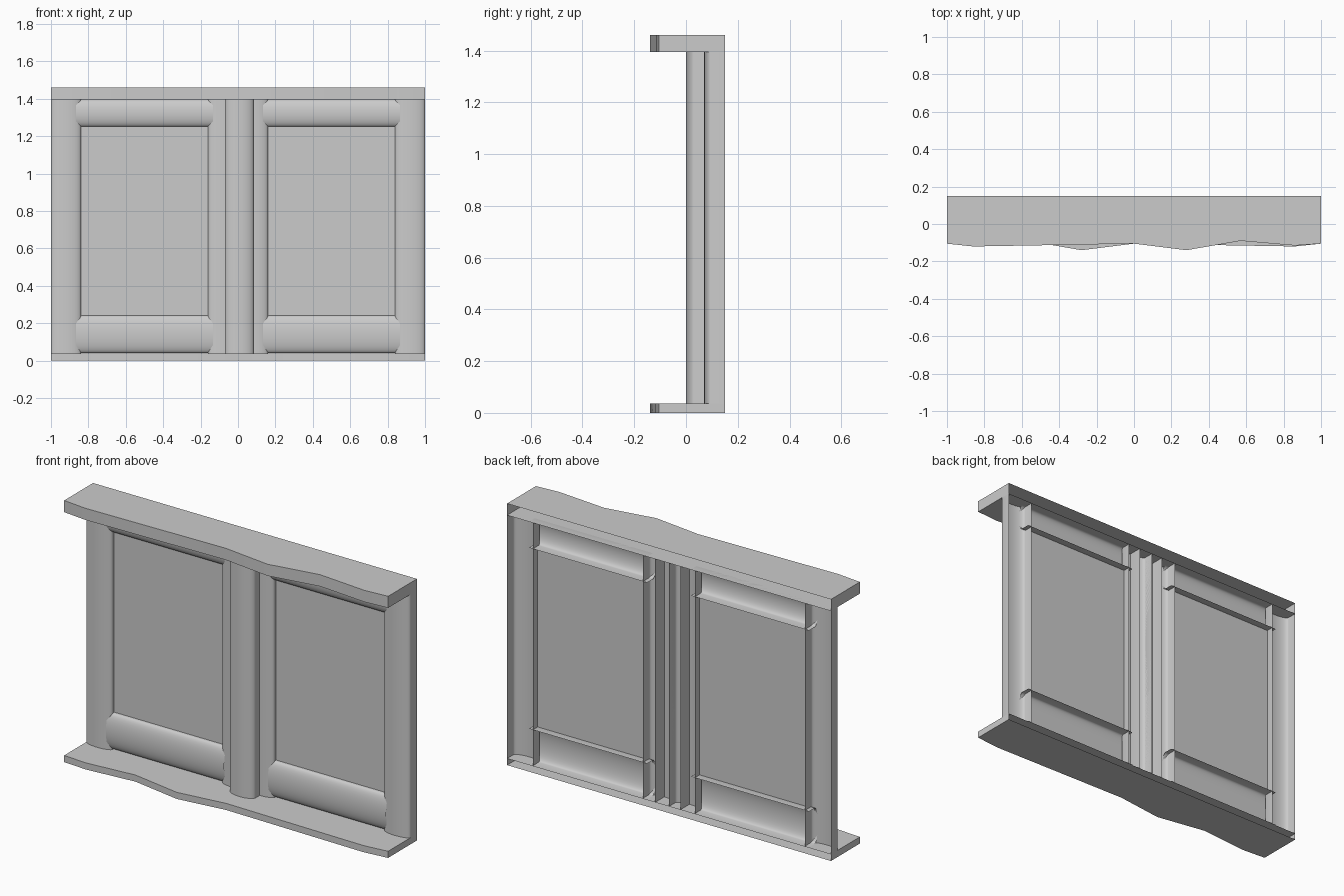
import bpy, bmesh, math

BACK = 0.15                # rear plane of the frame
FLOOR, CEIL = 0.037, 1.395  # space between the two boards

if "Cube" in bpy.data.objects:
    bpy.data.objects.remove(bpy.data.objects["Cube"], do_unlink=True)

grey = bpy.data.materials.new("plain_grey")
grey.use_nodes = True
COLOUR = (0.6, 0.6, 0.6, 1)
grey.diffuse_color = COLOUR
grey.node_tree.nodes["Principled BSDF"].inputs["Base Color"].default_value = COLOUR


def finish(name, bm, flip=False):
    """Turn a bmesh into a named object."""
    if flip:
        bmesh.ops.reverse_faces(bm, faces=bm.faces[:])
    mesh = bpy.data.meshes.new(name)
    bm.to_mesh(mesh)
    bm.free()
    mesh.materials.append(grey)
    obj = bpy.data.objects.new(name, mesh)
    bpy.context.collection.objects.link(obj)
    bpy.ops.object.select_all(action="DESELECT")
    obj.select_set(True)
    bpy.context.view_layer.objects.active = obj
    bpy.ops.object.shade_smooth_by_angle(angle=math.radians(35))
    return obj


def arch(a, b, edge, front, steps=16):
    """Rounded moulding section from a to b, with flanges reaching back."""
    mid, half = (a + b) / 2, (b - a) / 2
    pts = [(a, BACK)]
    for i in range(steps + 1):
        t = math.pi * i / steps
        pts.append((mid - half * math.cos(t), edge - (edge - front) * math.sin(t)))
    return pts + [(b, BACK)]


def moulding(name, section, start, end, upright):
    """Sweep an open section along z (upright) or x (level)."""
    bm = bmesh.new()
    rows = []
    for s in (start, end):
        rows.append([bm.verts.new((p, y, s) if upright else (s, y, p))
                     for p, y in section])
    low, high = rows
    for i in range(len(section) - 1):
        bm.faces.new((low[i], low[i + 1], high[i + 1], high[i]))
    return finish(name, bm, flip=not upright)


def board(name, edge, bottom, top):
    """Wavy-fronted board, open along its rear."""
    outline = [(-1, BACK)] + edge + [(1, BACK)]
    bm = bmesh.new()
    low = [bm.verts.new((x, y, bottom)) for x, y in outline]
    high = [bm.verts.new((x, y, top)) for x, y in outline]
    bm.faces.new(high)
    bm.faces.new(low[::-1])
    for i in range(len(outline) - 1):
        bm.faces.new((low[i], low[i + 1], high[i + 1], high[i]))
    return finish(name, bm)


# Top and bottom boards, the lower one with the mirrored wave
wave = [(-1, -0.105), (-0.86, -0.12), (-0.57, -0.115), (-0.29, -0.11),
        (0, -0.105), (0.28, -0.14), (0.57, -0.09), (0.86, -0.115), (1, -0.105)]
board("top_board", wave, CEIL, 1.46)
board("bottom_board", [(-x, y) for x, y in reversed(wave)], 0, FLOOR)

# Two framed doors
for side, label in ((1, "left"), (-1, "right")):
    for part, inner, outer in (("inner_stile", 0.0, 0.16), ("outer_stile", 0.84, 1.0)):
        a, b = sorted((side * inner, side * outer))
        moulding(f"{label}_{part}", arch(a, b, 0.095, 0.07), FLOOR, CEIL, True)
    a, b = sorted((side * 0.135, side * 0.865))
    for part, low, high in (("lower_rail", 0.04, 0.24), ("upper_rail", 1.25, CEIL)):
        moulding(f"{label}_{part}", arch(low, high, 0.1, 0.071), a, b, False)

    # Flat panel
    a, b = sorted((side * 0.16, side * 0.84))
    bm = bmesh.new()
    bm.faces.new([bm.verts.new((x, 0.108, z))
                  for x, z in ((a, 0.24), (b, 0.24), (b, 1.25), (a, 1.25))])
    finish(f"{label}_panel", bm)

# Raised strip over the meeting stiles
moulding("centre_strip", arch(-0.07, 0.085, 0.035, 0.0), FLOOR, CEIL, True)
